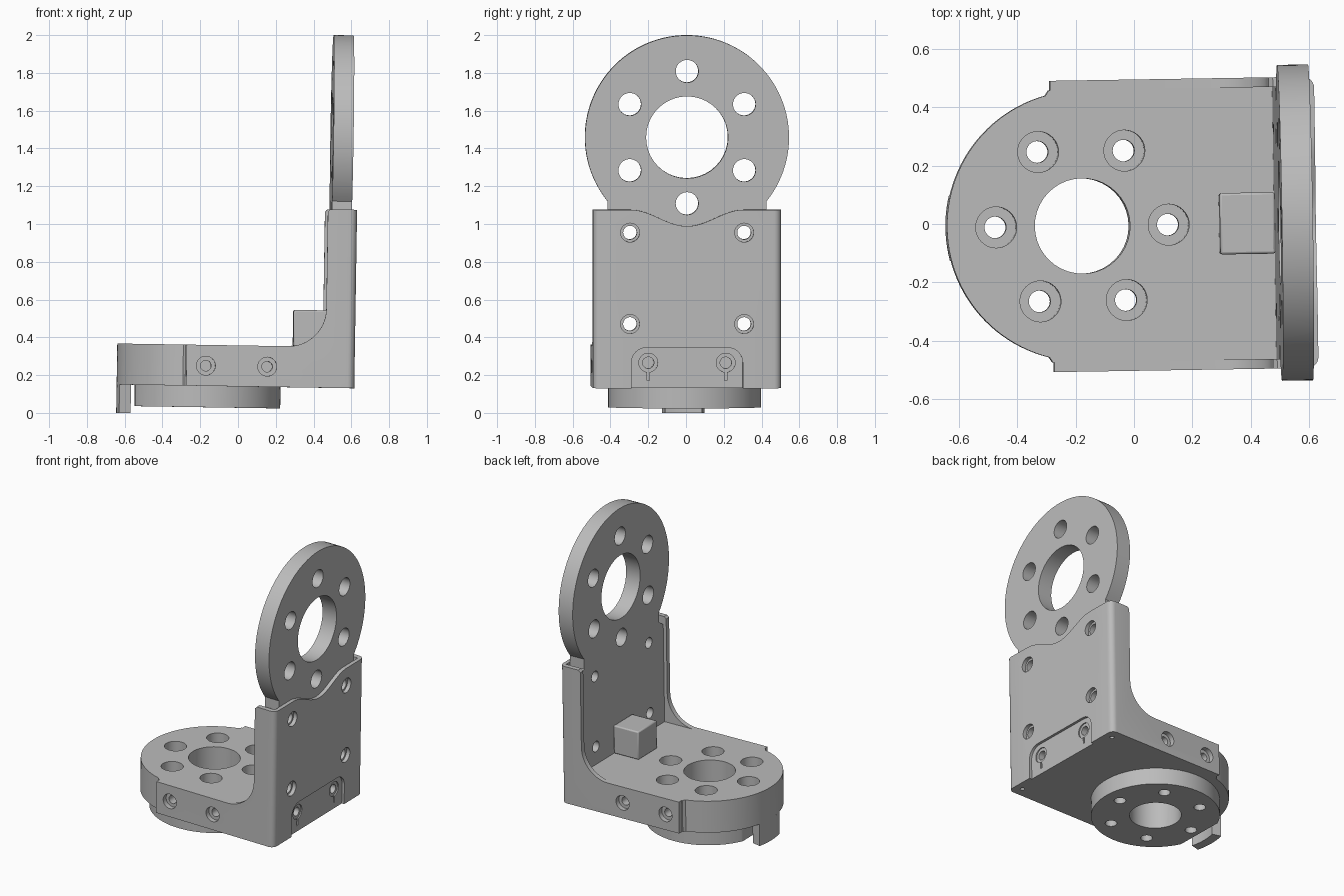
import bpy, bmesh
from math import sin, cos, pi, radians, acos
from mathutils import Matrix, Vector

cube = bpy.data.objects.get("Cube")
if cube:
    bpy.data.objects.remove(cube, do_unlink=True)

grey = bpy.data.materials.new("plain grey")
grey.use_nodes = True
colour = (0.5, 0.5, 0.5, 1)
grey.diffuse_color = colour
grey.node_tree.nodes["Principled BSDF"].inputs["Base Color"].default_value = colour
parts = []


def arc(a, b, r, start, end, n):
    """Points on an arc, angles in degrees."""
    step = radians(end - start) / n
    return [(a + r * cos(radians(start) + i * step),
             b + r * sin(radians(start) + i * step)) for i in range(n + 1)]


def prism(name, outline, axis, lo, hi):
    """Extrude a flat outline along an axis."""
    place = {"x": lambda a, b: (lo, a, b), "y": lambda a, b: (a, lo, b),
             "z": lambda a, b: (a, b, lo)}[axis]
    bm = bmesh.new()
    face = bm.faces.new([bm.verts.new(place(a, b)) for a, b in outline])
    ext = bmesh.ops.extrude_face_region(bm, geom=[face])
    shift = Vector([hi - lo if axis == k else 0 for k in "xyz"])
    bmesh.ops.translate(bm, vec=shift, verts=[v for v in ext["geom"] if isinstance(v, bmesh.types.BMVert)])
    bmesh.ops.recalc_face_normals(bm, faces=bm.faces)
    mesh = bpy.data.meshes.new(name)
    bm.to_mesh(mesh)
    bm.free()
    obj = bpy.data.objects.new(name, mesh)
    bpy.context.collection.objects.link(obj)
    return obj


def rect(a0, a1, b0, b1):
    return [(a0, b0), (a1, b0), (a1, b1), (a0, b1)]


def cut(obj, outline, axis, lo, hi):
    """Subtract a prism from a part."""
    tool = prism("cutter", outline, axis, lo, hi)
    mod = obj.modifiers.new("cut", "BOOLEAN")
    mod.operation, mod.solver, mod.object = "DIFFERENCE", "EXACT", tool
    bpy.context.view_layer.objects.active = obj
    bpy.ops.object.modifier_apply(modifier=mod.name)
    bpy.data.objects.remove(tool, do_unlink=True)


def drill(obj, a, b, r, axis, lo, hi):
    cut(obj, arc(a, b, r, 0, 360, 40)[:-1], axis, lo, hi)


def part(*args):
    obj = prism(*args)
    parts.append(obj)
    return obj


# Main dimensions
HUB, FLOOR, DECK, TOP = -0.182, 0.14, 0.357, 1.085
INNER, OUTER = 0.465, 0.498
PLATE_IN, PLATE_OUT, BACK = 0.474, 0.58, 0.606
RING_Z, RING_R = 1.468, 0.54
hub_holes = arc(HUB, 0, 0.295, 0, 300, 5)

# Outer bracket: L-shaped cheeks joined by a thin back
fillet = arc(0.251, 0.557, 0.2, 270, 360, 16)
side = [(-0.285, FLOOR), (BACK, FLOOR), (BACK, TOP), (0.465, TOP), (0.451, TOP - 0.014)]
side += fillet[::-1] + [(-0.285, DECK)]
bracket = part("bracket", side, "y", -OUTER, OUTER)
bm = bmesh.new()
bm.from_mesh(bracket.data)
corners = [e for e in bm.edges if all(v.co.x > BACK - 0.001 for v in e.verts)
           and abs(e.verts[0].co.z - e.verts[1].co.z) > 0.5]
bmesh.ops.bevel(bm, geom=corners, offset=0.038, segments=6, profile=0.5, affect="EDGES")
bm.to_mesh(bracket.data)
bm.free()
cut(bracket, rect(-1, PLATE_OUT, -INNER, INNER), "z", -1, 2)
dip = [(0.3 * i / 12, TOP - 0.0435 * (1 + cos(pi * i / 12))) for i in range(-12, 13)]
cut(bracket, dip + [(0.3, 1.3), (-0.3, 1.3)], "x", 0.5, 0.7)
pocket = ([(-0.295, 0), (0.295, 0)] + arc(0.215, 0.275, 0.08, 0, 90, 8)
          + arc(-0.215, 0.275, 0.08, 90, 180, 8))
cut(bracket, pocket, "x", BACK - 0.018, 0.7)
for y in (-0.205, 0.205):
    cut(bracket, rect(y - 0.006, y + 0.006, 0.18, 0.26), "x", 0.5, 0.7)

# Base body with a round nose
nose = arc(HUB, 0, 0.463, 105, 255, 48)
base = part("base_body", nose + [(-0.29, -INNER), (PLATE_OUT, -INNER),
            (PLATE_OUT, INNER), (-0.29, INNER)], "z", FLOOR, DECK)
drill(base, HUB, 0, 0.163, "z", -1, 1)
for x, y in hub_holes:
    drill(base, x, y, 0.07, "z", 0.17, 1)
    drill(base, x, y, 0.037, "z", -1, 1)

# Upright plate that widens into a ring
lean = 90 - (90 - acos(0.42 / RING_R) * 180 / pi)
outline = arc(0, RING_Z, RING_R, -lean, 180 + lean, 80)
outline += [(-0.42, 1.06), (-INNER, 1.03), (-INNER, DECK), (INNER, DECK), (INNER, 1.03), (0.42, 1.06)]
upright = part("upright_ring_plate", outline, "x", PLATE_IN, PLATE_OUT)
drill(upright, 0, RING_Z, 0.217, "x", 0, 1)
for y, z in arc(0, RING_Z, 0.35, 30, 330, 5):
    drill(upright, y, z, 0.06, "x", 0, 1)

# Screw holes in the back and the cheeks
for s in (-1, 1):
    for z in (0.964, 0.48):
        drill(bracket, s * 0.302, z, 0.05, "x", 0.5, 0.7)
        drill(upright, s * 0.302, z, 0.036, "x", 0, 1)
    drill(bracket, s * 0.205, 0.275, 0.05, "x", 0.5, 0.7)
    drill(base, s * 0.205, 0.275, 0.03, "x", 0.48, 0.7)
    drill(base, 0.55, s * 0.43, 0.014, "z", 0, 0.2)
    for x in (HUB, 0.143):
        lo, hi = sorted((s * 0.47, s * 0.6))
        drill(bracket, x, 0.247, 0.05, "y", min(lo, s * 0.4), max(hi, s * 0.4))
        lo, hi = sorted((s * 0.36, s * 0.6))
        drill(base, x, 0.247, 0.028, "y", lo, hi)

# Turntable disc below the base
disc = part("lower_disc", arc(HUB, 0, 0.405, 0, 360, 80)[:-1], "z", 0.027, FLOOR)
cut(disc, rect(-1, -0.547, -0.5, 0.5), "z", -1, 1)
drill(disc, HUB, 0, 0.163, "z", -1, 1)
for x, y in hub_holes:
    drill(disc, x, y, 0.037, "z", -1, 1)

# Stop tab and inner block
part("stop_tab", arc(HUB, 0, 0.463, 166, 194, 10) + arc(HUB, 0, 0.4, 194, 166, 10),
     "z", -0.01, FLOOR)
block = part("inner_block", rect(0.285, PLATE_IN, -0.105, 0.105), "z", DECK, 0.55)
bevel = block.modifiers.new("soft edges", "BEVEL")
bevel.width, bevel.segments = 0.008, 2

# Slight tilt shared by every part, then finish
tilt = (Matrix.Translation((0, -0.004, 0)) @ Matrix.Rotation(0.016, 4, "Z")
        @ Matrix.Rotation(0.016, 4, "Y"))
for obj in parts:
    obj.data.transform(tilt)
    obj.data.materials.clear()
    obj.data.materials.append(grey)
    bpy.ops.object.select_all(action="DESELECT")
    obj.select_set(True)
    bpy.context.view_layer.objects.active = obj
    bpy.ops.object.shade_smooth_by_angle(angle=radians(30))
